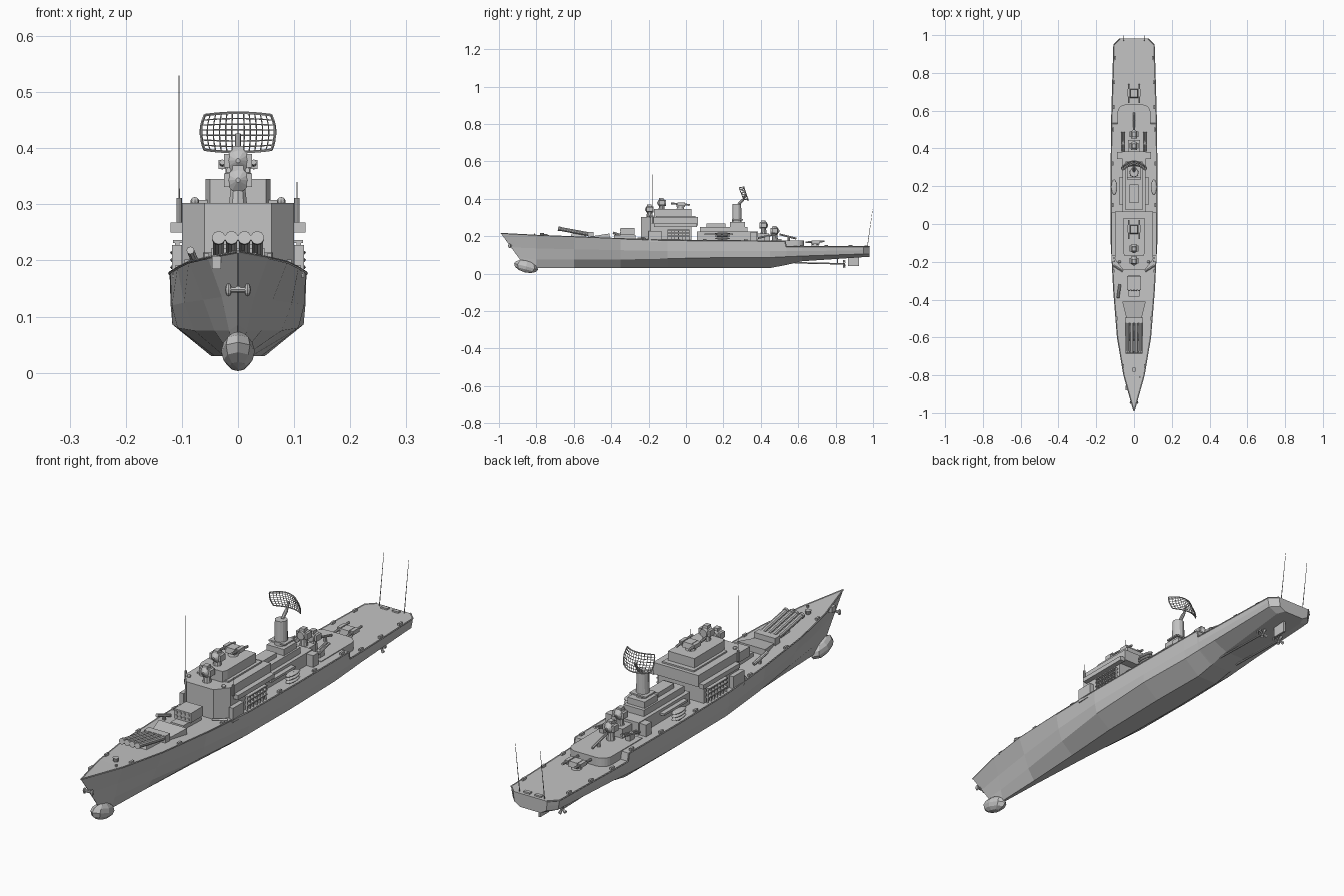
import bpy, bmesh, math
from mathutils import Vector

grey = bpy.data.materials.new("naval grey")
grey.diffuse_color = (0.55, 0.55, 0.55, 1)


def finish(name, bm):
    bmesh.ops.recalc_face_normals(bm, faces=bm.faces)
    me = bpy.data.meshes.new(name)
    bm.to_mesh(me)
    bm.free()
    me.materials.append(grey)
    ob = bpy.data.objects.new(name, me)
    bpy.context.collection.objects.link(ob)
    return ob


def prism(name, outline, z0, z1, top_scale=1.0):
    bm = bmesh.new()
    cx = sum(p[0] for p in outline) / len(outline)
    cy = sum(p[1] for p in outline) / len(outline)
    lo = [bm.verts.new((x, y, z0)) for x, y in outline]
    hi = [bm.verts.new((cx + (x - cx) * top_scale, cy + (y - cy) * top_scale, z1)) for x, y in outline]
    bm.faces.new(lo)
    bm.faces.new(hi)
    n = len(lo)
    for i in range(n):
        bm.faces.new((lo[i], lo[(i + 1) % n], hi[(i + 1) % n], hi[i]))
    return finish(name, bm)


def box(name, x0, x1, y0, y1, z0, z1, top_scale=1.0):
    return prism(name, [(x0, y0), (x1, y0), (x1, y1), (x0, y1)], z0, z1, top_scale)


def rod(name, a, b, r1, r2=None, seg=8):
    a, b = Vector(a), Vector(b)
    bm = bmesh.new()
    bmesh.ops.create_cone(bm, cap_ends=True, segments=seg, radius1=r1,
                          radius2=r1 if r2 is None else r2, depth=(b - a).length)
    ob = finish(name, bm)
    ob.location = (a + b) / 2
    ob.rotation_euler = (b - a).to_track_quat('Z', 'Y').to_euler()
    return ob


def ball(name, loc, scale, tilt=0, u=12, v=8):
    bm = bmesh.new()
    bmesh.ops.create_uvsphere(bm, u_segments=u, v_segments=v, radius=1)
    ob = finish(name, bm)
    ob.location, ob.scale, ob.rotation_euler = loc, scale, (tilt, 0, 0)
    return ob


# Hull: each station is four (half width, y, z) points from deck edge to keel
def station(y, wd, zd, wm, zm, wb, zb, wk, zk):
    return [(wd, y, zd), (wm, y, zm), (wb, y, zb), (wk, y, zk)]


stations = [
    [(.001, -.99, .215), (.001, -.935, .14), (.001, -.895, .085), (.001, -.86, .03)],
    station(-.8, .054, .205, .029, .135, .016, .075, .005, .03),
    station(-.6, .088, .197, .062, .13, .042, .075, .012, .03),
    station(-.35, .108, .187, .096, .125, .078, .075, .025, .03),
    station(-.1, .121, .179, .118, .12, .108, .08, .042, .03),
    station(.2, .122, .176, .12, .12, .117, .086, .048, .03),
    station(.45, .12, .175, .119, .12, .112, .086, .045, .03),
    station(.53, .119, .175, .117, .12, .11, .09, .045, .045),
    station(.536, .119, .145, .117, .12, .11, .09, .045, .046),
    station(.62, .117, .144, .115, .12, .107, .094, .045, .066),
    station(.95, .107, .144, .104, .125, .1, .105, .06, .088),
    station(.982, .075, .144, .073, .125, .07, .105, .045, .09)]
bm = bmesh.new()
rings = []
for st in stations:
    pts = [(-x, y, z) for x, y, z in st] + [(x, y, z) for x, y, z in reversed(st)]
    rings.append([bm.verts.new(p) for p in pts])
for a, b in zip(rings, rings[1:]):
    for i in range(8):
        bm.faces.new((a[i], a[(i + 1) % 8], b[(i + 1) % 8], b[i]))
bm.faces.new(rings[0])
bm.faces.new(rings[-1])
finish("hull", bm)
ball("bow_bulb", (0, -.855, .038), (.03, .066, .032), -.25, 8, 6)

# Thin raised deck edge and bollards along the sides
for s in (-1, 1):
    edge = [st[0] for st in stations]
    for a, b in zip(edge, edge[1:]):
        rod("deck_edge", (s * a[0], a[1], a[2]), (s * b[0], b[1], b[2]), .0025, seg=4)
    for y, x, z in ((-.75, .056, .203), (-.5, .091, .193), (-.25, .107, .183), (.1, .113, .177),
                    (.32, .113, .176), (.5, .11, .175), (.62, .108, .144), (.75, .105, .144), (.88, .1, .144)):
        box("bollard", s * x - .004, s * x + .004, y - .01, y + .01, z, z + .009)
    box("stern_chock", s * .025 - .014, s * .025 + .014, .955, .97, .144, .15)

# Underwater gear
box("rudder", -.004, .004, .865, .925, .04, .095)
for s in (-1, 1):
    rod("propeller_shaft", (s * .042, .58, .058), (s * .042, .85, .052), .004)
    rod("shaft_strut", (s * .042, .81, .052), (s * .042, .81, .09), .003)
    for k in range(4):
        t = k * math.pi / 2 + .4
        rod("propeller_blade", (s * .042, .842, .052),
            (s * .042 + .02 * math.cos(t), .846, .052 + .02 * math.sin(t)), .003, .007, 6)

# Anchors, capstan and foredeck fittings
rod("bow_anchor_bar", (-.016, -.943, .148), (.016, -.943, .148), .005)
for s in (-1, 1):
    ball("bow_anchor_fluke", (s * .017, -.943, .148), (.006, .008, .012), 0, 8, 6)
rod("bow_anchor_shank", (0, -.945, .15), (0, -.91, .15), .005)
box("side_anchor", -.046, -.03, -.88, -.855, .185, .208)
rod("capstan", (0, -.77, .2), (0, -.77, .218), .009, .012, 10)
rod("deck_post", (.03, -.81, .2), (.03, -.81, .214), .004)

# Four-tube rocket launcher with blast deflector
for i in range(4):
    x = -.0345 + i * .023
    rod("rocket_tube", (x, -.68, .24), (x, -.50, .207), .0105, seg=10)
    rod("tube_rim", (x, -.684, .2407), (x, -.674, .239), .012, seg=10)
box("launcher_cradle", -.047, .047, -.525, -.495, .19, .222)
box("launcher_mount", -.03, .03, -.62, -.53, .19, .214, .8)
bm = bmesh.new()
top = [(-.04, -.5, .2), (.04, -.5, .2), (.062, -.41, .214), (-.062, -.41, .214)]
tv = [bm.verts.new(p) for p in top]
bv = [bm.verts.new((x, y, .185)) for x, y, z in top]
bm.faces.new(tv)
bm.faces.new(bv)
for i in range(4):
    bm.faces.new((tv[i], tv[(i + 1) % 4], bv[(i + 1) % 4], bv[i]))
finish("blast_deflector", bm)

# Missile box ahead of the bridge
box("box_launcher_base", -.028, .028, -.385, -.27, .18, .205)
box("box_launcher", -.037, .037, -.35, -.275, .205, .243)
for i in range(4):
    for z in (.216, .233):
        rod("launcher_cell", (-.026 + i * .0173, -.354, z), (-.026 + i * .0173, -.345, z), .006)
rod("deck_mortar", (-.085, -.39, .218), (-.075, -.32, .195), .007)
rod("mortar_post", (-.08, -.35, .18), (-.08, -.35, .207), .006)


# Bridge tiers with chamfered front corners
def chamfered(w, nose, y0, yc, y1):
    return [(-nose, y0), (nose, y0), (w, yc), (w, y1), (-w, y1), (-w, yc)]


prism("bridge_lower", chamfered(.1, .06, -.24, -.19, .03), .17, .256)
prism("bridge_upper", chamfered(.1, .06, -.24, -.19, .065), .256, .302)
prism("bridge_cap", chamfered(.058, .05, -.17, -.15, .03), .302, .345)
box("bridge_roof_slab", -.07, .07, -.16, .05, .302, .308)
for s in (-1, 1):
    x = s * .108
    box("bridge_wing", s * .1, s * .12, -.17, .06, .25, .268)
    box("side_locker", s * .1, s * .118, -.2, -.13, .17, .228)
    # slatted rack along the lower bridge wall
    for z in (.2, .218, .234):
        box("rack_rail", x - .008, x + .008, -.1, .02, z - .0025, z + .0025)
    for i in range(7):
        box("rack_post", x - .004, x + .004, -.1 + i * .0195, -.097 + i * .0195, .172, .235)
    ball("signal_lamp", (s * .077, -.2, .305), (.008, .008, .008), 0, 8, 6)
    rod("aerial_base", (s * .105, -.18, .268), (s * .105, -.18, .311), .005)
    rod("bridge_aerial", (s * .105, -.18, .305), (s * .105, -.18, .53 if s < 0 else .34), .0013, .0008, 5)
    rod("breakwater", (s * .06, -.25, .187), (s * .108, -.22, .187), .005, seg=4)
    # stern whip aerials
    rod("stern_aerial", (s * .055, .97, .144), (s * .055, .998, .345), .0017, .0008, 5)


# Fire-control directors: pedestal, drum, nose cone and side pods
def director(y, z, base, d, r=.021):
    rod("director_pedestal", (0, y, base), (0, y, z), .017, .012, 10)
    rod("director_drum", (0, y + d * .012, z), (0, y - d * .022, z), r, r * .75, 12)
    rod("director_dish", (0, y + d * .012, z), (0, y + d * .024, z), r, .004, 12)
    box("director_head", -.012, .012, y - .016, y + .012, z, z + .026, .8)
    for s in (-1, 1):
        box("director_pod", s * .02 - .005, s * .02 + .005, y - .015, y + .015, z - .012, z + .012)


director(-.195, .343, .30, -1)
director(-.13, .378, .34, -1)
director(.415, .258, .2, 1)
director(.475, .228, .175, 1)


# Twin-arm gun mounts
def twin_mount(y, z, tilt):
    rod("mount_pedestal", (0, y, z), (0, y, z + .018), .02, .015, 10)
    box("mount_house", -.021, .021, y - .022, y + .025, z + .012, z + .033, .85)
    for s in (-1, 1):
        rod("mount_arm", (s * .028, y - .05, z + .026 - tilt), (s * .028, y + .05, z + .026 + tilt), .005)
        box("mount_breech", s * .028 - .007, s * .028 + .007, y - .015, y + .025, z + .018, z + .034)


twin_mount(-.03, .345, -.004)
twin_mount(.69, .144, .003)

# Midship deckhouse
box("midship_house", -.06, .06, .06, .385, .17, .225)
box("midship_upper", -.045, .045, .075, .33, .225, .25)
box("midship_cross_house", -.09, .09, .345, .38, .17, .222)
box("midship_gallery", -.078, .078, .1, .25, .205, .214)
box("funnel_casing", -.024, .024, .11, .21, .25, .268)
for s in (-1, 1):
    for z in (.188, .201, .214):
        ball("life_raft", (s * .105, .195, z), (.016, .042, .006), 0, 12, 6)
    rod("raft_post", (s * .105, .195, .172), (s * .105, .195, .22), .004)
    # angled side tubes beside the aft directors
    for dx in (-.006, .006):
        rod("side_tube", (s * .058 + dx, .385, .19), (s * .058 + dx, .485, .212), .005)
    box("side_tube_mount", s * .058 - .009, s * .058 + .009, .42, .45, .172, .203)

# Radar tower and curved lattice antenna
box("tower_base", -.038, .038, .235, .315, .25, .275)
rod("radar_tower", (0, .272, .27), (0, .272, .372), .025, .023, 14)
box("tower_platform", -.036, .036, .245, .305, .285, .291)
rod("antenna_stem", (0, .28, .37), (0, .305, .395), .007)
rod("antenna_arm", (0, .305, .39), (0, .32, .425), .005)
bm = bmesh.new()
bmesh.ops.create_grid(bm, x_segments=12, y_segments=7, size=1)
for v in bm.verts:
    u, w = v.co.x, v.co.y
    v.co = (u * .066 * (1 - .1 * w * w), .322 - .026 * u * u - .012 * w,
            .428 + w * .035 * (1 - .12 * u * u))
rim = [(e.verts[0].co.copy(), e.verts[1].co.copy()) for e in bm.edges if e.is_boundary]
ant = finish("radar_lattice", bm)
wire = ant.modifiers.new("wire", 'WIREFRAME')
wire.thickness = .0024
for a, b in rim:
    rod("radar_rim", a, b, .0025, seg=5)

# Rounded raised deck aft, with gun barrel and director platform
arc = [(.045 + .042 * math.cos(t * math.pi / 12), .59 + .042 * math.sin(t * math.pi / 12)) for t in range(7)]
prism("aft_raised_deck", [(-.087, .4), (.087, .4)] + arc + [(-x, y) for x, y in reversed(arc)], .13, .178)
box("aft_director_platform", -.032, .032, .385, .445, .17, .215)
rod("aft_gun_barrel", (0, .5, .21), (0, .59, .187), .005)
rod("aft_gun_post", (0, .55, .175), (0, .55, .198), .007)
